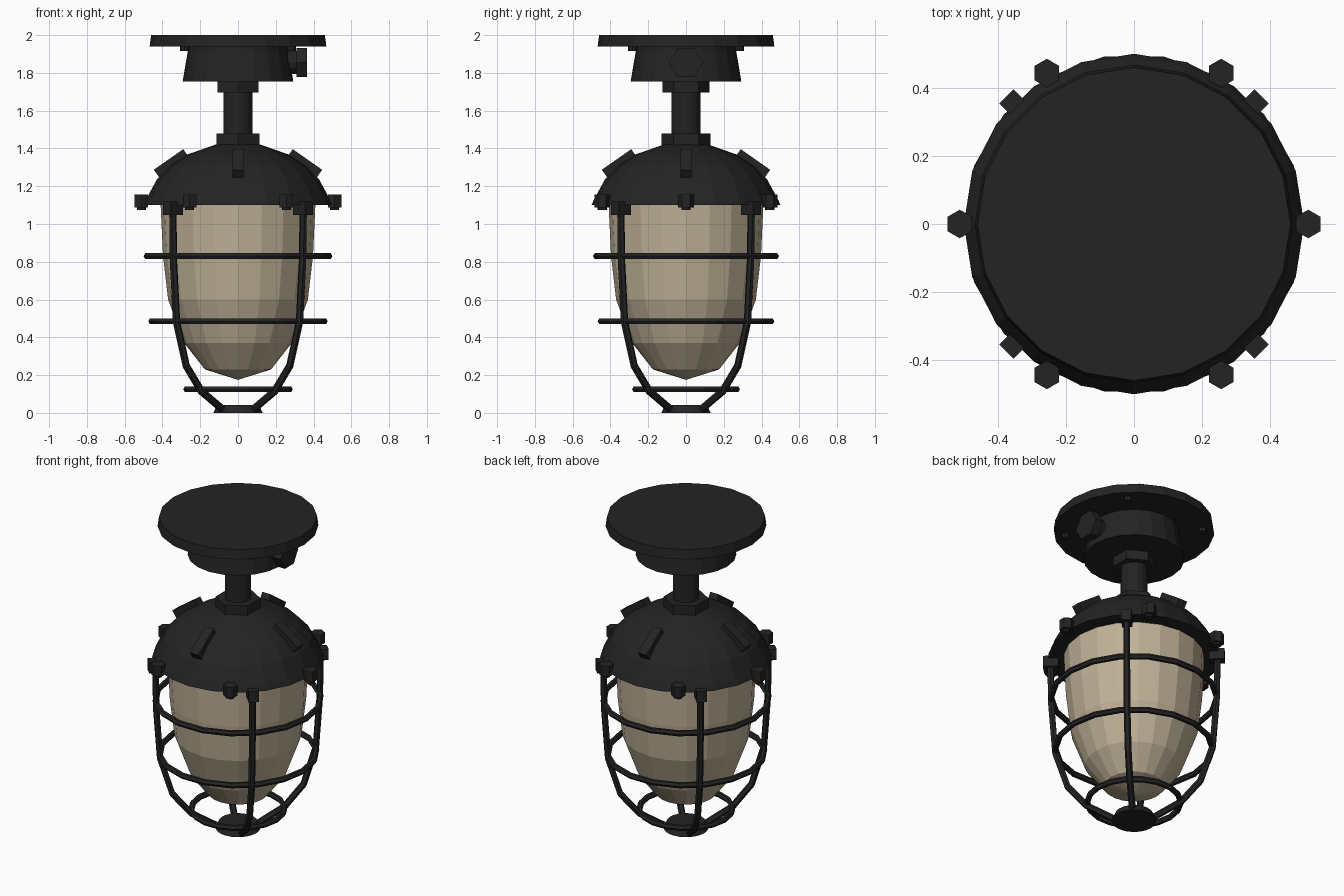
import bpy, bmesh
from math import cos, sin, pi, radians
from mathutils import Matrix, Vector

if "Cube" in bpy.data.objects:
    bpy.data.objects.remove(bpy.data.objects["Cube"])


def material(name, rgb):
    m = bpy.data.materials.new(name)
    m.use_nodes = True
    m.diffuse_color = (*rgb, 1)
    bsdf = m.node_tree.nodes["Principled BSDF"]
    bsdf.inputs["Base Color"].default_value = (*rgb, 1)
    bsdf.inputs["Roughness"].default_value = 0.6
    return m


IRON = material("black iron", (0.017, 0.017, 0.017))
GLASS = material("cream glass", (0.52, 0.44, 0.31))


def add(name, mesh, mat):
    mesh.materials.clear()
    mesh.materials.append(mat)
    ob = bpy.data.objects.new(name, mesh)
    bpy.context.scene.collection.objects.link(ob)
    return ob


def lathe(name, profile, sides=20, mat=IRON, matrix=Matrix(), start=0.0):
    """Revolve (radius, height) points around z and cap the open ends."""
    bm = bmesh.new()
    rings = []
    for r, z in profile:
        if r == 0:
            rings.append([bm.verts.new((0, 0, z))] * sides)
        else:
            rings.append([bm.verts.new((r * cos(start + 2 * pi * i / sides),
                                        r * sin(start + 2 * pi * i / sides), z))
                          for i in range(sides)])
    for a, b in zip(rings, rings[1:]):
        for i in range(sides):
            j = (i + 1) % sides
            bm.faces.new(list(dict.fromkeys((a[i], a[j], b[j], b[i]))))
    for (r, _), ring in ((profile[0], rings[0]), (profile[-1], rings[-1])):
        if r:
            bm.faces.new(ring)
    bmesh.ops.recalc_face_normals(bm, faces=bm.faces)
    bm.transform(matrix)
    mesh = bpy.data.meshes.new(name)
    bm.to_mesh(mesh)
    bm.free()
    return add(name, mesh, mat)


def box(name, size, matrix):
    bm = bmesh.new()
    bmesh.ops.create_cube(bm, size=1, matrix=matrix @ Matrix.Diagonal((*size, 1)))
    mesh = bpy.data.meshes.new(name)
    bm.to_mesh(mesh)
    bm.free()
    return add(name, mesh, IRON)


def tube(name, points, radius, cyclic=False):
    """Round wire through the points, turned into a mesh."""
    cu = bpy.data.curves.new(name, "CURVE")
    cu.dimensions = "3D"
    cu.bevel_depth = radius
    cu.bevel_resolution = 1
    cu.use_fill_caps = True
    sp = cu.splines.new("POLY")
    sp.points.add(len(points) - 1)
    for p, co in zip(sp.points, points):
        p.co = (*co, 1)
    sp.use_cyclic_u = cyclic
    temp = bpy.data.objects.new("temp", cu)
    mesh = bpy.data.meshes.new_from_object(temp)
    bpy.data.objects.remove(temp)
    for poly in mesh.polygons:
        poly.use_smooth = False
    return add(name, mesh, IRON)


def spin(degrees):
    return Matrix.Rotation(radians(degrees), 4, "Z")


# Ceiling mount and stem
lathe("ceiling_plate", [(0.468, 1.94), (0.46, 2.0)])
lathe("mount_housing", [(0.293, 1.755), (0.265, 1.92), (0.265, 1.945)])
lathe("upper_hex_nut", [(0.125, 1.695), (0.125, 1.76)], 6, start=pi / 2)
lathe("stem", [(0.078, 1.45), (0.078, 1.72)], 16)
lathe("lower_hex_nut", [(0.13, 1.41), (0.13, 1.48)], 6, start=pi / 2)

# Cable entry plug on the left side of the housing
sideways = Matrix.Translation((0, 0, 1.855)) @ Matrix.Rotation(pi / 2, 4, "Y")
lathe("plug_neck", [(0.06, 0.24), (0.06, 0.32)], 12, matrix=sideways)
lathe("plug_hex_head", [(0.09, 0.31), (0.09, 0.365)], 6, matrix=sideways, start=pi / 2)

# Dome and lamp glass
lathe("dome", [(0.5, 1.1), (0.487, 1.13), (0.43, 1.235), (0.36, 1.31),
               (0.27, 1.367), (0.12, 1.42)])
lathe("lamp_glass", [(0.41, 1.11), (0.397, 0.83), (0.37, 0.6), (0.285, 0.37),
                     (0.175, 0.23), (0, 0.175)], mat=GLASS)

# Ribs on the dome and screws under the plate, four of each
for k in range(4):
    tilt = Matrix.Translation((0.352, 0, 1.319)) @ Matrix.Rotation(radians(35), 4, "Y")
    box(f"dome_rib_{k + 1}", (0.19, 0.06, 0.055), spin(90 * k) @ tilt)
    lathe(f"plate_screw_{k + 1}", [(0.024, 1.915), (0.024, 1.945)], 8,
          matrix=spin(45 + 90 * k) @ Matrix.Translation((0.4, 0, 0)))

# Hex bolts around the dome rim
for k in range(6):
    a = radians(60 * k)
    place = Matrix.Translation((0.512 * cos(a), 0.512 * sin(a), 0))
    lathe(f"rim_bolt_{k + 1}", [(0.042, 1.088), (0.042, 1.155)], 6,
          matrix=place, start=pi / 2)
    lathe(f"rim_bolt_shank_{k + 1}", [(0.024, 1.073), (0.024, 1.1)], 8, matrix=place)

# Cage: four bent bars with brackets, three rings and an end disc
BAR = [(0.488, 1.07), (0.483, 0.8), (0.46, 0.48), (0.388, 0.25), (0.275, 0.115), (0.12, 0.022)]
for k in range(4):
    turn = spin(45 + 90 * k)
    tube(f"cage_bar_{k + 1}", [turn @ Vector((r, 0, z)) for r, z in BAR], 0.02)
    box(f"cage_bracket_{k + 1}", (0.09, 0.06, 0.07),
        turn @ Matrix.Translation((0.485, 0, 1.083)))

for name, r, z in (("upper", 0.482, 0.83), ("middle", 0.457, 0.485), ("lower", 0.272, 0.125)):
    steps = [2 * pi * i / 18 for i in range(18)]
    tube(f"{name}_cage_ring", [(r * cos(a), r * sin(a), z) for a in steps], 0.018, True)

lathe("cage_end_disc", [(0.13, 0), (0.112, 0.042)])
